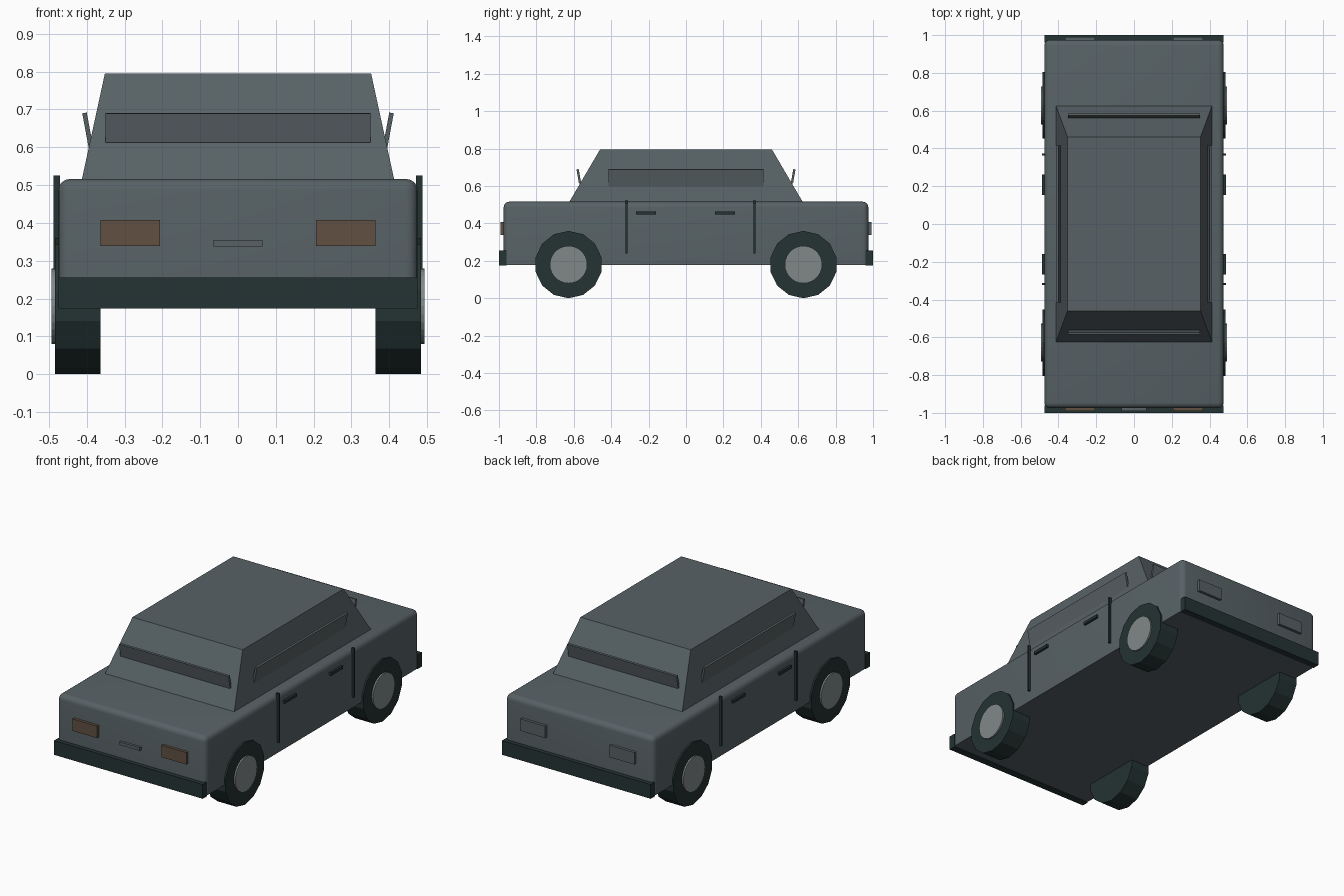
import bpy, bmesh
from math import pi, radians
from mathutils import Matrix, Vector

cube = bpy.data.objects.get("Cube")
if cube:
    bpy.data.objects.remove(cube, do_unlink=True)


def material(name, r, g, b):
    m = bpy.data.materials.new(name)
    m.use_nodes = True
    m.diffuse_color = (r, g, b, 1)
    bsdf = m.node_tree.nodes["Principled BSDF"]
    bsdf.inputs["Base Color"].default_value = (r, g, b, 1)
    bsdf.inputs["Roughness"].default_value = 0.6
    return m


PAINT = material("slate_paint", 0.095, 0.12, 0.13)
GLASS = material("dark_glass", 0.095, 0.115, 0.125)
RUBBER = material("black_rubber", 0.018, 0.033, 0.033)
METAL = material("hub_metal", 0.22, 0.25, 0.25)
LAMP = material("amber_lamp", 0.12, 0.08, 0.055)


def finish(name, bm, mat):
    bmesh.ops.recalc_face_normals(bm, faces=bm.faces)
    mesh = bpy.data.meshes.new(name)
    bm.to_mesh(mesh)
    bm.free()
    mesh.materials.append(mat)
    obj = bpy.data.objects.new(name, mesh)
    bpy.context.collection.objects.link(obj)
    return obj


def box(name, centre, size, mat, tilt=None, taper=None, bevel=0):
    """Box with optional top taper, rounded upper edges and tilt (angle, axis)."""
    bm = bmesh.new()
    bmesh.ops.create_cube(bm, size=1)
    bmesh.ops.scale(bm, vec=size, verts=bm.verts)
    if taper:
        top = [v for v in bm.verts if v.co.z > 0]
        bmesh.ops.scale(bm, vec=(*taper, 1), verts=top)
    if bevel:
        edges = [e for e in bm.edges if any(v.co.z > 0 for v in e.verts)]
        bmesh.ops.bevel(bm, geom=edges, offset=bevel, segments=4,
                        profile=0.5, affect='EDGES')
    obj = finish(name, bm, mat)
    obj.location = centre
    if tilt:
        obj.rotation_euler = Matrix.Rotation(radians(tilt[0]), 3, tilt[1]).to_euler()
    return obj


def disc(name, centre, radius, width, sides, mat):
    """Cylinder lying along x with a corner pointing up."""
    bm = bmesh.new()
    bmesh.ops.create_cone(bm, cap_ends=True, segments=sides, radius1=radius,
                          radius2=radius, depth=width)
    up = max(bm.verts, key=lambda v: v.co.y).co.xy
    turn = Vector((0, 1)).angle_signed(up)
    bmesh.ops.rotate(bm, matrix=Matrix.Rotation(turn, 3, 'Z'), verts=bm.verts)
    bmesh.ops.rotate(bm, matrix=Matrix.Rotation(pi / 2, 3, 'Z')
                     @ Matrix.Rotation(pi / 2, 3, 'X'), verts=bm.verts)
    # the axle now points along x
    obj = finish(name, bm, mat)
    obj.location = centre
    return obj


# Body shell and cabin
body = box("body", (0, 0, 0.347), (0.95, 1.95, 0.338), PAINT, bevel=0.03)
bpy.context.view_layer.objects.active = body
body.select_set(True)
bpy.ops.object.shade_smooth_by_angle(angle=radians(35))
body.select_set(False)
box("cabin", (0, 0, 0.65), (0.83, 1.26, 0.29), PAINT, taper=(0.848, 0.73))

# Parts repeated at both ends
for end, sy in (("front", -1), ("rear", 1)):
    box(f"{end}_bumper", (0, sy * 0.98, 0.215), (0.95, 0.04, 0.082), RUBBER)
    box(f"{end}_window", (0, sy * 0.573, 0.652), (0.7, 0.012, 0.077), GLASS,
        tilt=(-sy * 10, 'X'))
    for side, sx in (("left", 1), ("right", -1)):
        box(f"{end}_{side}_light", (sx * 0.285, sy * 0.975, 0.373),
            (0.158, 0.032, 0.069), LAMP if sy < 0 else PAINT)
        disc(f"{end}_{side}_tyre", (sx * 0.424, sy * 0.628, 0.18),
             0.18, 0.12, 14, RUBBER)
        disc(f"{end}_{side}_hub", (sx * 0.47, sy * 0.628, 0.18),
             0.1, 0.046, 28, METAL)

# Nose plate
box("nose_plate", (0, -0.975, 0.346), (0.13, 0.03, 0.018), PAINT)

# Side windows, door seams and handles
for side, sx in (("left", 1), ("right", -1)):
    box(f"{side}_window", (sx * 0.397, 0, 0.643), (0.012, 0.83, 0.097), GLASS,
        tilt=(sx * 10.5, 'Y'))
    for end, seam_y, handle_y in (("front", -0.318, -0.214), ("rear", 0.367, 0.208)):
        box(f"{end}_{side}_door_seam", (sx * 0.479, seam_y, 0.383),
            (0.018, 0.01, 0.285), RUBBER)
        box(f"{end}_{side}_handle", (sx * 0.478, handle_y, 0.455),
            (0.02, 0.108, 0.017), RUBBER)
